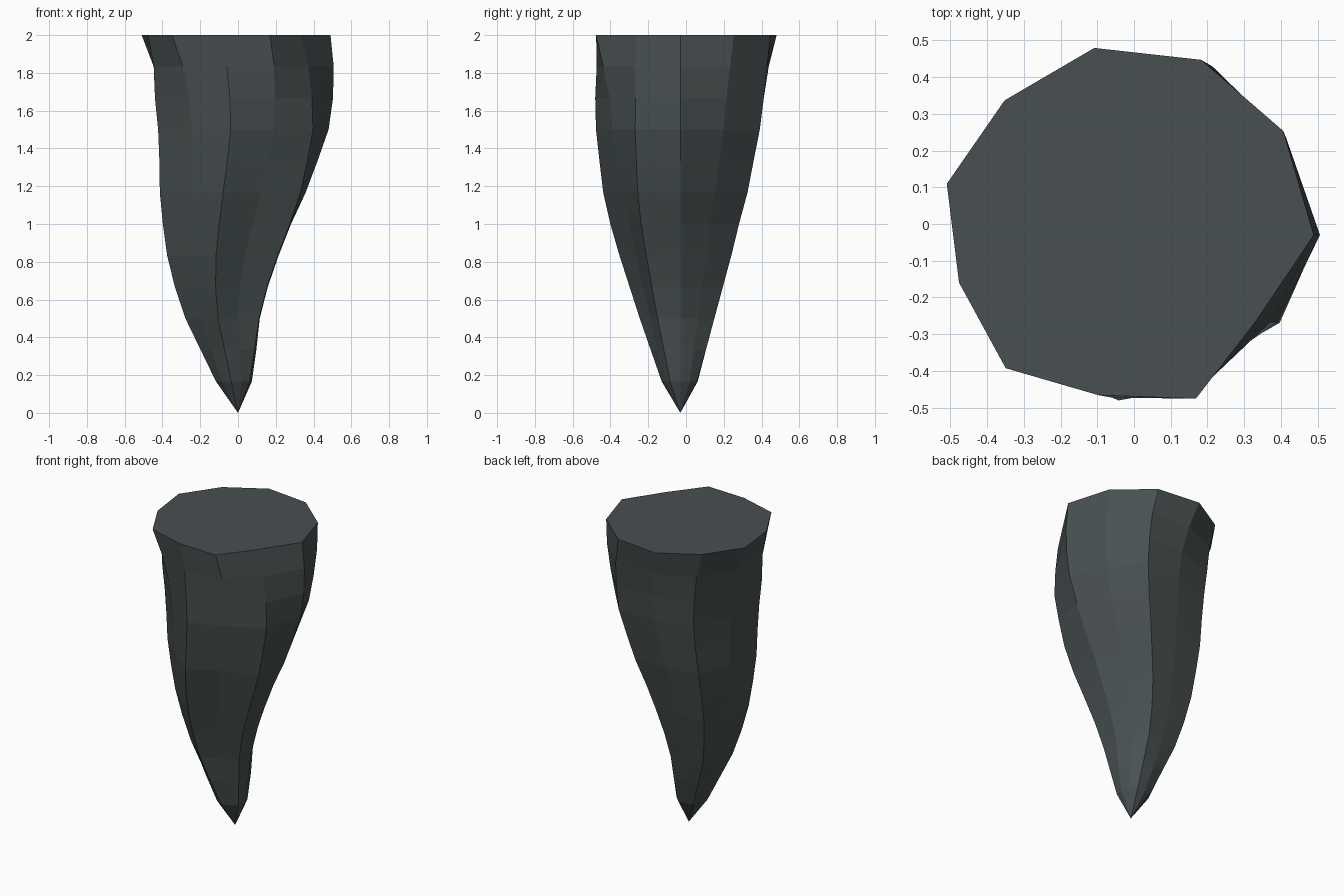
import bpy
import bmesh
import math

cube = bpy.data.objects.get("Cube")
if cube:
    bpy.data.objects.remove(cube, do_unlink=True)

# Dark slate stone colour
slate = bpy.data.materials.new("dark_slate")
slate.use_nodes = True
color = (0.065, 0.08, 0.083, 1)
slate.diffuse_color = color
slate.node_tree.nodes["Principled BSDF"].inputs["Base Color"].default_value = color

SIDES, LEVELS, HEIGHT, CENTER_Y = 11, 12, 2.0, -0.03
# Per level: mean radius and sideways sway, from the tip upward
radii = [0, .097, .15, .2, .25, .3, .345, .39, .42, .45, .467, .48, .495]
sway = [0, -.022, -.048, -.075, -.08, -.07, -.047, -.02, .005, .025, .022, .005, -.035]
# Per side: ridge and groove strength on the shaft, the shoulder and the flat top
shaft = [.95, .84, .99, .87, 1.04, .93, 1.06, .9, 1.085, .86, 1.11]
shoulder = [1.03, .97, 1.04, .93, 1.03, .96, 1.03, .92, .975, .88, .94]
rim = [1.06, 1.06, 1.06, 1.04, .98, 1, .93, .97, .89, .99, .88]
# Levels at which each strength applies, starting with a round tip
stages = [(0, [1] * SIDES), (3, shaft), (6, shaft), (10, shoulder), (LEVELS, rim)]


def ridge(side, level):
    """Blend the ridge strength between the two nearest stages."""
    for (low, a), (high, b) in zip(stages, stages[1:]):
        if level <= high:
            t = (level - low) / (high - low)
            return a[side] * (1 - t) + b[side] * t


def make_ring(bm, level):
    ring = []
    for side in range(SIDES):
        angle = math.tau * side / SIDES
        r = radii[level] * ridge(side, level)
        ring.append(bm.verts.new((sway[level] + r * math.cos(angle),
                                  CENTER_Y + r * math.sin(angle),
                                  HEIGHT * level / LEVELS)))
    return ring


# Rock spike: stacked rings closed by a point below and a flat cap above
bm = bmesh.new()
tip = bm.verts.new((0, CENTER_Y, 0))
rings = [make_ring(bm, level) for level in range(1, LEVELS + 1)]
for i in range(SIDES):
    j = (i + 1) % SIDES
    bm.faces.new((tip, rings[0][j], rings[0][i]))
    for low, high in zip(rings, rings[1:]):
        bm.faces.new((low[i], low[j], high[j], high[i]))
bm.faces.new(rings[-1])
bmesh.ops.recalc_face_normals(bm, faces=bm.faces)

mesh = bpy.data.meshes.new("rock_spike")
bm.to_mesh(mesh)
bm.free()
mesh.materials.append(slate)
spike = bpy.data.objects.new("rock_spike", mesh)
bpy.context.collection.objects.link(spike)
